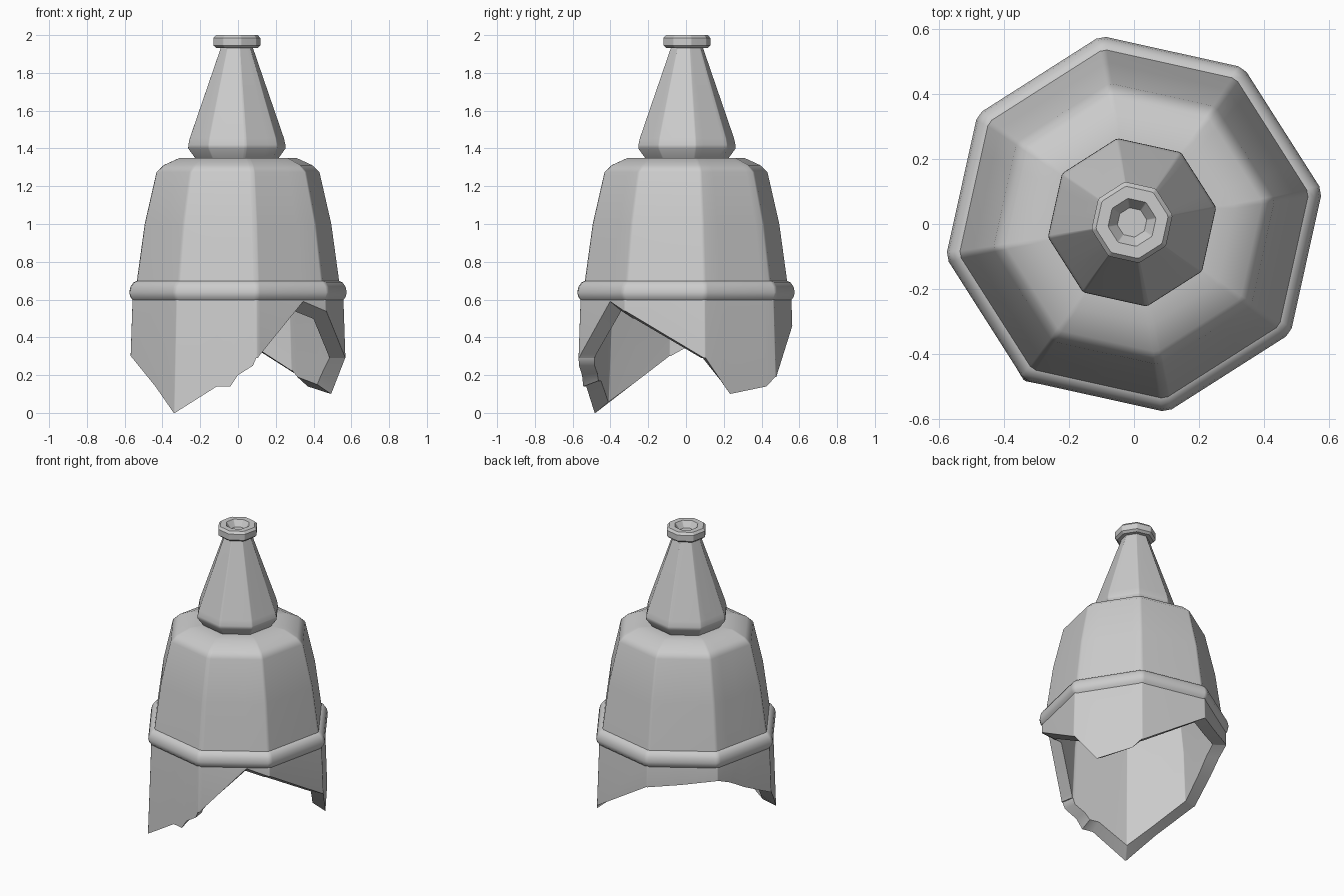
import bpy, bmesh, math

if "Cube" in bpy.data.objects:
    bpy.data.objects.remove(bpy.data.objects["Cube"])

TURN = 10  # the octagon's first corner sits 10 degrees from +x

grey = bpy.data.materials.new("plain grey")
grey.diffuse_color = (0.6, 0.6, 0.6, 1)
grey.use_nodes = True
grey.node_tree.nodes["Principled BSDF"].inputs["Base Color"].default_value = grey.diffuse_color


def octa(R, deg, z, cx=0, cy=0):
    """Point on an octagon of corner radius R, in direction deg."""
    u = (deg - TURN) % 45 - 22.5
    r = R * math.cos(math.radians(22.5)) / math.cos(math.radians(u))
    a = math.radians(deg)
    return (cx + r * math.cos(a), cy + r * math.sin(a), z)


def loft(name, rings, close_loop=False):
    """Skin a list of point rings; cap the ends or join them up."""
    bm = bmesh.new()
    vs = [[bm.verts.new(p) for p in ring] for ring in rings]
    n = len(vs[0])
    pairs = list(zip(vs, vs[1:]))
    if close_loop:
        pairs.append((vs[-1], vs[0]))
    else:
        bm.faces.new(vs[0])
        bm.faces.new(vs[-1])
    for a, b in pairs:
        for i in range(n):
            j = (i + 1) % n
            bm.faces.new((a[i], a[j], b[j], b[i]))
    bmesh.ops.recalc_face_normals(bm, faces=bm.faces[:])
    me = bpy.data.meshes.new(name)
    bm.to_mesh(me)
    bm.free()
    me.materials.append(grey)
    ob = bpy.data.objects.new(name, me)
    bpy.context.collection.objects.link(ob)
    bpy.ops.object.select_all(action='DESELECT')
    ob.select_set(True)
    bpy.context.view_layer.objects.active = ob
    bpy.ops.object.shade_smooth_by_angle(angle=math.radians(38))
    # Keep the big facets flat and let only the softened corners blend
    wn = ob.modifiers.new("flat_facets", 'WEIGHTED_NORMAL')
    wn.keep_sharp = True
    return ob


corners = [TURN + 45 * i for i in range(8)]


def soft(d):
    return [c + s for c in corners for s in (-d, d)]


# Hollow body with a jagged broken lower edge:
# direction, outer height, extra height of the inner edge
break_line = [(10, .29, .0), (20.4, .16, .04), (25.3, .10, .05),
              (49, .14, .05), (55, .19, .035), (100, .46, .0),
              (122, .48, .0), (145, .51, .0), (155, .47, .0), (168, .40, .0),
              (190, .30, .0), (216, .14, .02), (235, 0, .06),
              (258, .14, .03), (265.7, .14, .03), (270, .20, .01),
              (278, .25, .0), (280, .29, .0), (282, .31, .0),
              (310.7, .59, -.05), (325, .54, -.04)]

# Each octagon corner becomes two columns so that its edge is softened
columns = []
for a, z, dz in break_line:
    signs = (-1, 1) if (a - TURN) % 45 == 0 else (0,)
    columns += [(a, s, z, dz) for s in signs]


def flare(z):
    return .567 + .037 * (.6 - z)


def body_ring(R, z, spread=1.2):
    return [octa(R, a + s * spread, z) for a, s, _, _ in columns]


# The cavity runs on up into the neck
inside = [(.02, 1.86), (.17, 1.44), (.165, 1.40), (.15, 1.27), (.27, 1.265),
          (.36, 1.225), (.42, 1.0), (.475, .64)]
outside = [(.546, .70), (.504, 1.0), (.44, 1.275),
           (.40, 1.312), (.315, 1.35)]
rings = [body_ring(R, z, .4) for R, z in inside]
rings.append([octa(flare(z + dz) - .085, a + .4 * s, z + dz)
              for a, s, z, dz in columns])
rings.append([octa(flare(z), a + .4 * s, z) for a, s, z, dz in columns])
rings.append(body_ring(.567, .62, .4))
rings += [body_ring(R, z) for R, z in outside]

# Tapered neck, one surface with the body and set slightly off centre
neck = [(.226, 1.35), (.263, 1.40), (.262, 1.42), (.254, 1.455), (.084, 1.94)]
rings += [[octa(R, a + 1.2 * s, z, -.006, .005) for a, s, _, _ in columns]
          for R, z in neck]
loft("broken_body_and_neck", rings)

# Rounded band around the body
band = [(.53, .595), (.566, .595), (.582, .612), (.588, .637),
        (.582, .667), (.566, .69), (.545, .70), (.53, .70)]
loft("band", [[octa(R, a, z) for a in soft(1.5)] for R, z in band], True)

# Lip with a shallow tapered mouth
lip = [(.08, 1.932), (.112, 1.932), (.127, 1.945), (.127, 1.985),
       (.113, 2.0), (.075, 2.0), (.046, 1.96)]
loft("lip", [[octa(R, a, z, -.006, .005) for a in soft(2)] for R, z in lip])
